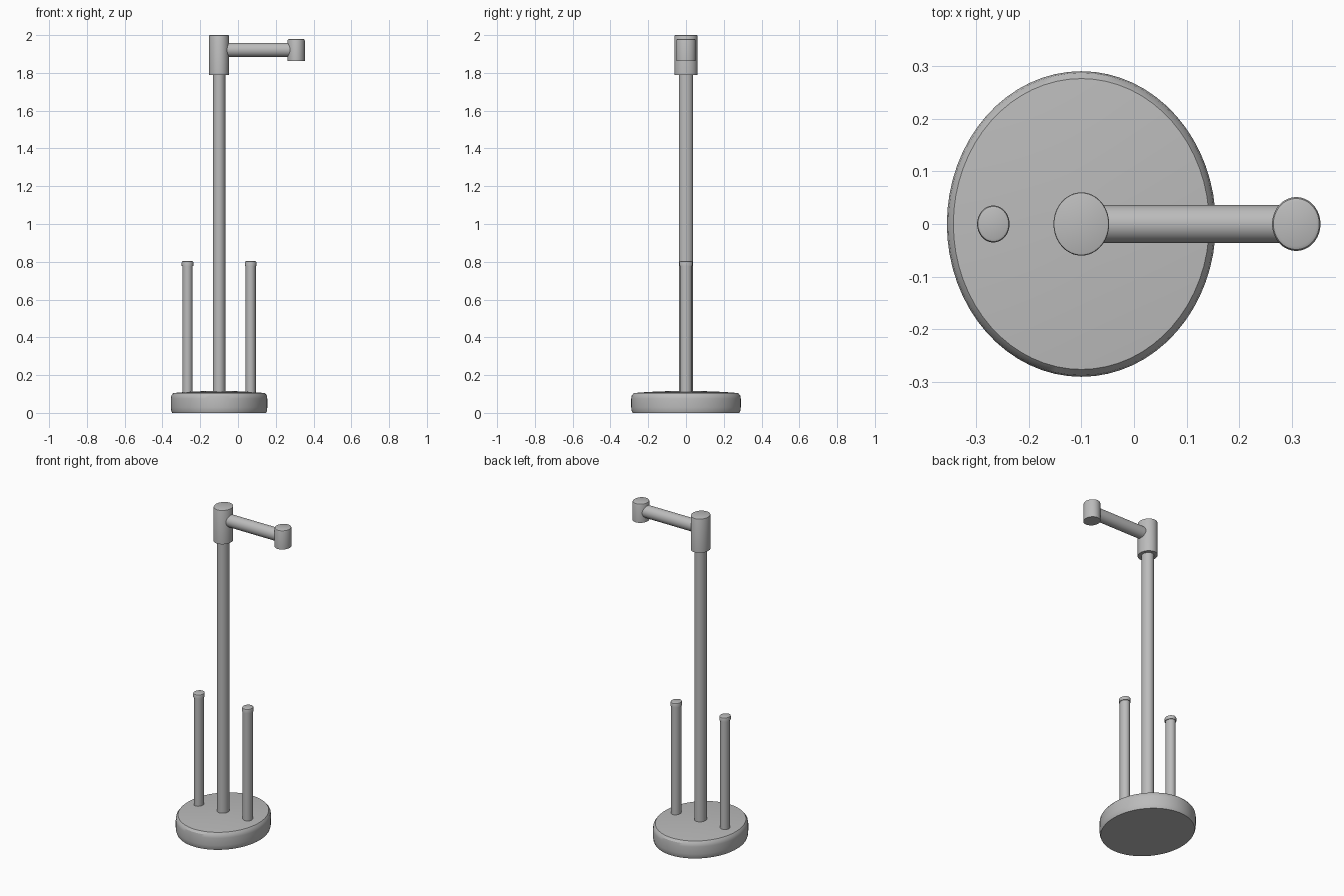
import bpy
import math
from mathutils import Matrix, Vector

cube = bpy.data.objects.get("Cube")
if cube:
    bpy.data.objects.remove(cube, do_unlink=True)

metal = bpy.data.materials.new("brushed grey metal")
metal.use_nodes = True
grey = (0.5, 0.5, 0.5, 1)
metal.diffuse_color = grey
metal.node_tree.nodes["Principled BSDF"].inputs["Base Color"].default_value = grey

SQUASH = 0.88   # every upright part is slightly oval, narrower across x
AXIS = -0.1     # x of the main post


def lathe(name, profile, x, squash=SQUASH, sides=64):
    """Closed solid of revolution from (radius, height) points, bottom to top."""
    verts, faces = [], []
    for r, z in profile:
        for i in range(sides):
            a = math.tau * i / sides
            verts.append((r * squash * math.cos(a), r * math.sin(a), z))
    for k in range(len(profile) - 1):
        for i in range(sides):
            j = (i + 1) % sides
            a, b = k * sides, (k + 1) * sides
            faces.append((a + i, a + j, b + j, b + i))
    top = (len(profile) - 1) * sides
    faces.append(tuple(reversed(range(sides))))
    faces.append(tuple(range(top, top + sides)))
    mesh = bpy.data.meshes.new(name)
    mesh.from_pydata(verts, [], faces)
    mesh.materials.append(metal)
    obj = bpy.data.objects.new(name, mesh)
    bpy.context.collection.objects.link(obj)
    obj.location.x = x
    bpy.ops.object.select_all(action="DESELECT")
    obj.select_set(True)
    bpy.context.view_layer.objects.active = obj
    bpy.ops.object.shade_smooth_by_angle(angle=math.radians(30))
    return obj


def capped(r, z0, z1, bevel):
    """Cylinder profile with a softened top edge."""
    return [(r, z0), (r, z1 - bevel), (r - bevel * 0.3, z1 - bevel * 0.3), (r - bevel, z1)]


# Weighted base with rounded rim and gently domed top
lathe("base", [(0.283, 0), (0.288, 0.012), (0.29, 0.03), (0.29, 0.075), (0.287, 0.092),
               (0.276, 0.105), (0.2, 0.111), (0.1, 0.115), (0.02, 0.117)], AXIS)

# Main post and collar
lathe("main_post", [(0.038, 0.1), (0.038, 1.8)], AXIS)
lathe("post_collar", capped(0.06, 1.79, 2.0, 0.004), AXIS)

# Two short posts with slightly wider caps
for side, x in (("right", AXIS - 0.167), ("left", AXIS + 0.167)):
    lathe(side + "_short_post", [(0.031, 0.1), (0.031, 0.785)], x)
    lathe(side + "_short_post_cap", capped(0.035, 0.778, 0.803, 0.006), x)

# Horizontal arm and its end stop
arm = lathe("arm", [(0.036, 0), (0.036, 0.4)], AXIS, squash=1.04)
arm.matrix_world = Matrix.Translation(Vector((AXIS, 0, 1.922))) @ Matrix.Rotation(math.pi / 2, 4, "Y")
lathe("arm_end_stop", capped(0.051, 1.863, 1.98, 0.009), 0.308, squash=0.9)
